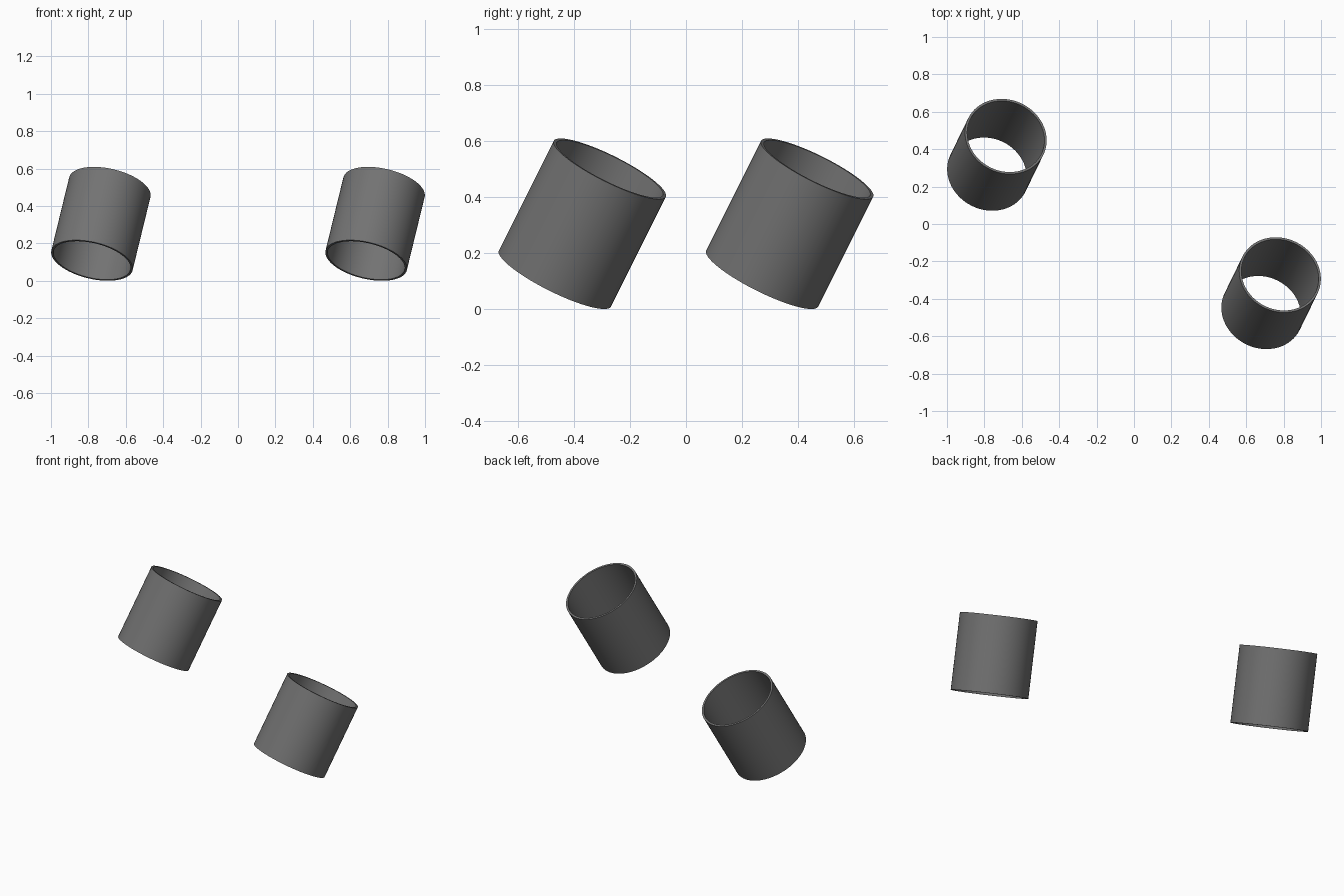
import bpy, bmesh
from mathutils import Vector

if "Cube" in bpy.data.objects:
    bpy.data.objects.remove(bpy.data.objects["Cube"])

RADIUS, LENGTH, WALL = 0.2235, 0.448, 0.012
AXIS = Vector((0.213, 0.437, 0.874)).normalized()

dark = bpy.data.materials.new("dark_grey")
dark.diffuse_color = (0.17, 0.17, 0.17, 1)
dark.use_nodes = True
dark.node_tree.nodes["Principled BSDF"].inputs["Base Color"].default_value = dark.diffuse_color


def tube(name, centre):
    """Open thin-walled sleeve, leaning along AXIS."""
    bm = bmesh.new()
    bmesh.ops.create_cone(bm, cap_ends=False, segments=64, radius1=RADIUS,
                          radius2=RADIUS, depth=LENGTH)
    mesh = bpy.data.meshes.new(name)
    bm.to_mesh(mesh)
    bm.free()
    mesh.materials.append(dark)
    ob = bpy.data.objects.new(name, mesh)
    bpy.context.collection.objects.link(ob)
    ob.location = centre
    ob.rotation_mode = 'QUATERNION'
    ob.rotation_quaternion = AXIS.to_track_quat('Z', 'Y')
    # Wall thickness grows inwards
    solid = ob.modifiers.new("wall", 'SOLIDIFY')
    solid.thickness = WALL
    solid.offset = -1
    bpy.ops.object.select_all(action='DESELECT')
    ob.select_set(True)
    bpy.context.view_layer.objects.active = ob
    bpy.ops.object.modifier_apply(modifier=solid.name)
    bpy.ops.object.shade_smooth_by_angle()
    return ob


# Two matching sleeves on opposite corners
tube("back_left_sleeve", (-0.733, 0.37, 0.305))
tube("front_right_sleeve", (0.733, -0.37, 0.305))
